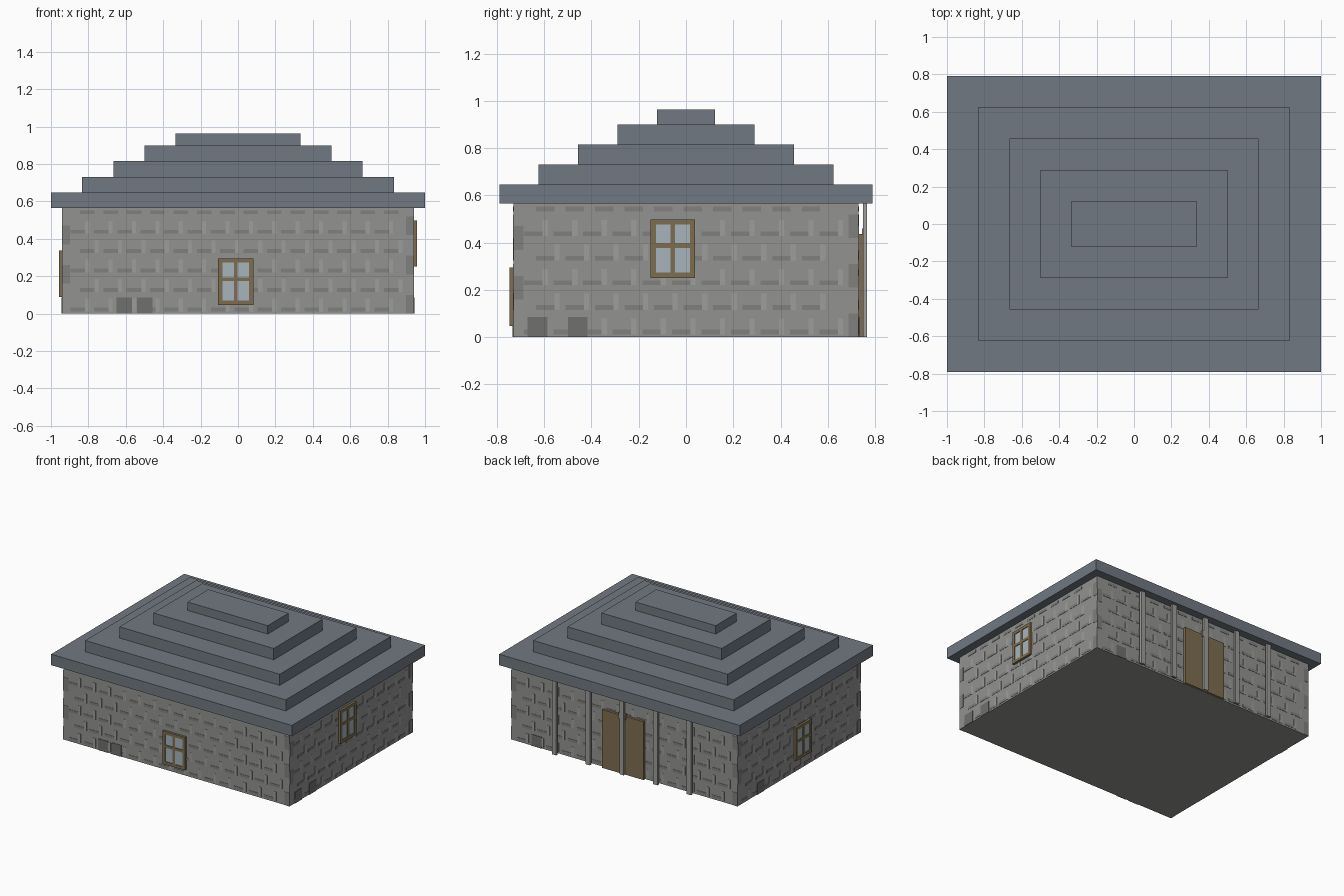
import bpy, bmesh
from mathutils import Matrix, Vector

if "Cube" in bpy.data.objects:
    bpy.data.objects.remove(bpy.data.objects["Cube"])


def material(name, rgb):
    m = bpy.data.materials.new(name)
    m.diffuse_color = (*rgb, 1)
    m.use_nodes = True
    m.node_tree.nodes["Principled BSDF"].inputs["Base Color"].default_value = m.diffuse_color
    return m


STONE = material("stone", (0.29, 0.29, 0.285))
DARK = material("dark_stone", (0.215, 0.215, 0.21))
BASE = material("base_stone", (0.16, 0.16, 0.155))
PALE = material("mortar", (0.34, 0.34, 0.335))
SLATE = material("slate", (0.165, 0.19, 0.22))
WOOD = material("wood", (0.21, 0.155, 0.08))
GLASS = material("glass", (0.38, 0.46, 0.50))
LAMP = material("lamp", (0.40, 0.25, 0.22))


def boxes(name, mat, bounds, matrix=Matrix()):
    """One object from boxes given as (x0, x1, y0, y1, z0, z1)."""
    bm = bmesh.new()
    for x0, x1, y0, y1, z0, z1 in bounds:
        m = Matrix.Translation(((x0 + x1) / 2, (y0 + y1) / 2, (z0 + z1) / 2))
        size = Matrix.Diagonal((x1 - x0, y1 - y0, z1 - z0, 1))
        bmesh.ops.create_cube(bm, size=1, matrix=matrix @ m @ size)
    bmesh.ops.recalc_face_normals(bm, faces=bm.faces)
    me = bpy.data.meshes.new(name)
    bm.to_mesh(me)
    bm.free()
    me.materials.append(mat)
    ob = bpy.data.objects.new(name, me)
    bpy.context.collection.objects.link(ob)
    return ob


WX, WY, WH = 0.94, 0.73, 0.565

# Wall block
boxes("walls", STONE, [(-WX, WX, -WY, WY, 0, WH)])

# Stepped roof
levels = [0.565, 0.647, 0.731, 0.815, 0.9, 0.963]
for i in range(5):
    hx, hy = 1 - i / 6, 0.79 - i / 6
    boxes(f"roof_tier_{i + 1}", SLATE, [(-hx, hx, -hy, hy, levels[i], levels[i + 1])])


# Each wall has a local frame: x along the wall, -y outward, z up
def frame(along, outward, dist):
    a, o = Vector(along), Vector(outward)
    m = Matrix.Identity(4)
    m.col[0][:3], m.col[1][:3] = a, -o
    m.col[3][:3] = o * dist
    return m


SIDES = {
    "front": (frame((1, 0, 0), (0, -1, 0), WY), WX),
    "back": (frame((-1, 0, 0), (0, 1, 0), WY), WX),
    "right": (frame((0, 1, 0), (1, 0, 0), WX), WY),
    "left": (frame((0, -1, 0), (-1, 0, 0), WX), WY),
}

# Stone courses: dark dashes, pale upright joints and corner stones
ROW = 0.104
for side, (m, half) in SIDES.items():
    dashes, joints = [], []
    inner = half - 0.045
    for r in range(6):
        z = 0.012 + r * ROW
        x = -inner + (0.05 if r % 2 else 0)
        while x + 0.1 < inner:
            dashes.append((x, x + 0.078, -0.002, 0.002, z, z + 0.02))
            if r < 5:
                joints.append((x + 0.078, x + 0.1, -0.002, 0.002, z, z + 0.068))
            x += 0.125
    for s in (-1, 1):
        for k in range(3):
            z = 0.0 + k * 0.21 + (0.16 if s < 0 else 0.0)
            a, b = sorted((s * (half - 0.042), s * half))
            if z < 0.5:
                dashes.append((a, b, -0.002, 0.002, z, min(z + 0.1, WH)))
    boxes(side + "_stone_courses", DARK, dashes, m)
    boxes(side + "_mortar_joints", PALE, joints, m)

# Loose dark stones at the foot of the walls
for side, starts in {"front": (-0.65, -0.54), "right": (-0.67, -0.5),
                     "back": (-0.77,), "left": (-0.50,)}.items():
    boxes(side + "_base_stones", BASE,
          [(s, s + 0.083, -0.004, 0.002, 0, 0.085) for s in starts], SIDES[side][0])


# Windows: frame with one upright and one crossbar over a pane
def window(side, x, z):
    m = SIDES[side][0]
    w, h, t = 0.094, 0.124, 0.022
    d = (-0.017, 0)
    boxes(side + "_window_frame", WOOD, [
        (x - w, x - w + t, *d, z - h, z + h), (x + w - t, x + w, *d, z - h, z + h),
        (x - w + t, x + w - t, *d, z - h, z - h + t),
        (x - w + t, x + w - t, *d, z + h - t, z + h),
        (x - 0.01, x + 0.01, *d, z - h + t, z + h - t),
        (x - w + t, x + w - t, -0.0165, 0, z + 0.003, z + 0.023)], m)
    boxes(side + "_window_pane", GLASS,
          [(x - w + t, x + w - t, -0.012, 0, z - h + t, z + h - t)], m)


window("front", -0.012, 0.171)
window("right", -0.056, 0.375)
window("left", 0.033, 0.212)

# Back door, porch posts and lamp
boxes("door", WOOD, [(-0.172, 0.172, 0.727, 0.75, 0, 0.437)])
for i in range(-2, 3):
    x = i * 0.28
    boxes(f"porch_post_{i + 3}", PALE, [(x - 0.018, x + 0.018, 0.748, 0.766, 0, WH)])
boxes("lamp", LAMP, [(-0.028, 0.028, 0.745, 0.762, 0.415, 0.46)])
